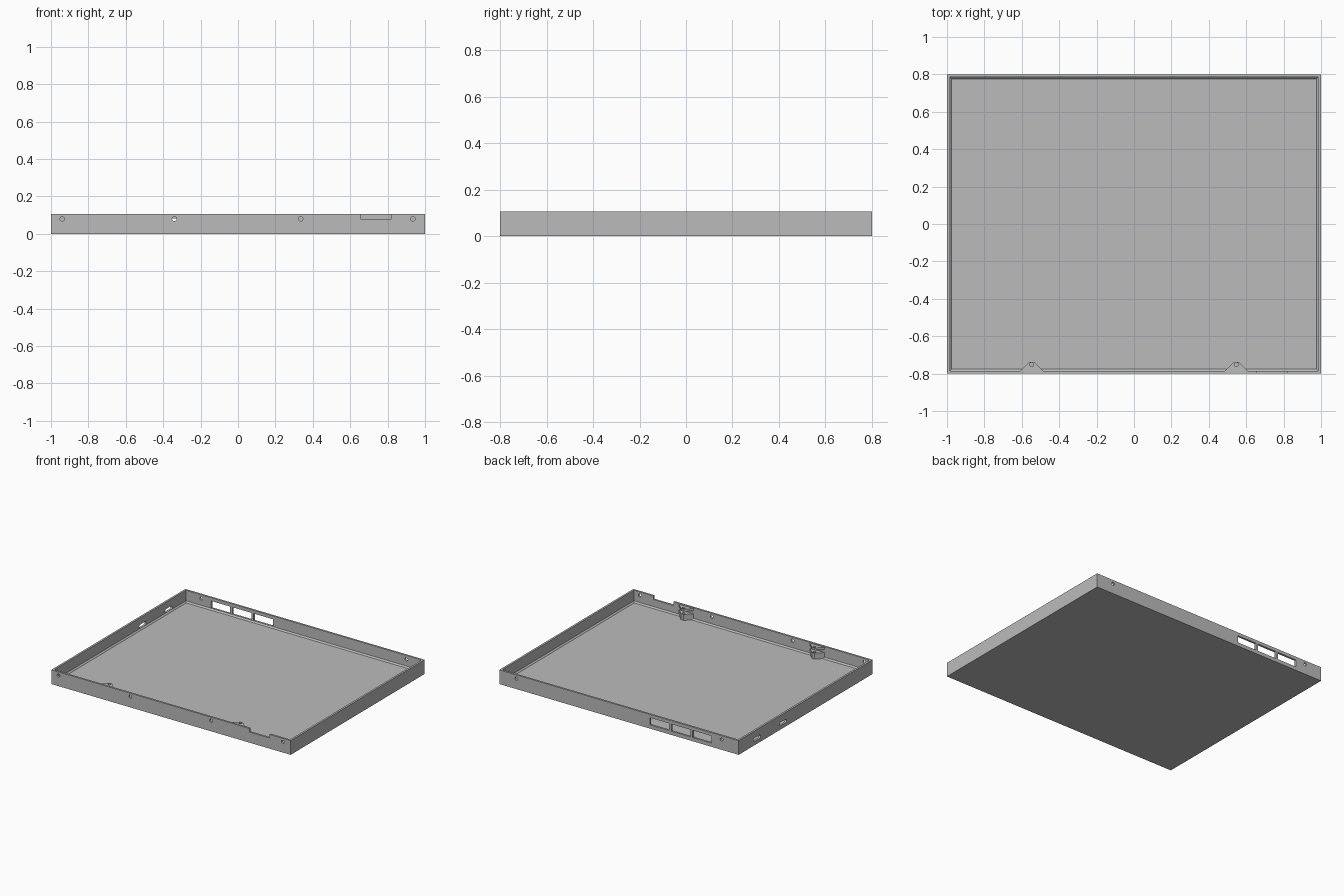
import bpy, bmesh, math
from mathutils import Matrix, Vector

cube = bpy.data.objects.get("Cube")
if cube:
    bpy.data.objects.remove(cube, do_unlink=True)

# Single plain grey material
grey = bpy.data.materials.new("plain_grey")
grey.use_nodes = True
colour = (0.5, 0.5, 0.5, 1)
grey.diffuse_color = colour
grey.node_tree.nodes["Principled BSDF"].inputs["Base Color"].default_value = colour

W, D, H = 1.0, 0.8, 0.107      # half width, half depth, height
WALL, FLOOR, FILLET = 0.015, 0.017, 0.01


def finish(name, bm):
    bmesh.ops.recalc_face_normals(bm, faces=bm.faces)
    mesh = bpy.data.meshes.new(name)
    bm.to_mesh(mesh)
    bm.free()
    mesh.materials.append(grey)
    obj = bpy.data.objects.new(name, mesh)
    bpy.context.collection.objects.link(obj)
    return obj


def add_box(bm, x0, x1, y0, y1, z0, z1):
    size = Matrix.Diagonal((x1 - x0, y1 - y0, z1 - z0, 1))
    centre = Matrix.Translation(((x0 + x1) / 2, (y0 + y1) / 2, (z0 + z1) / 2))
    bmesh.ops.create_cube(bm, size=1, matrix=centre @ size)


def add_prism(bm, points, direction):
    face = bm.faces.new([bm.verts.new(p) for p in points])
    new = bmesh.ops.extrude_face_region(bm, geom=[face])["geom"]
    verts = [v for v in new if isinstance(v, bmesh.types.BMVert)]
    bmesh.ops.translate(bm, verts=verts, vec=Vector(direction))


def add_hole(bm, centre, axis, radius, depth):
    turn = Vector(axis).to_track_quat('Z', 'Y').to_matrix().to_4x4()
    bmesh.ops.create_cone(bm, cap_ends=True, segments=20, radius1=radius, radius2=radius,
                          depth=depth, matrix=Matrix.Translation(centre) @ turn)


def cut(obj, bm):
    cutter = finish("cutter", bm)
    cutter.hide_render = True
    mod = obj.modifiers.new("cut", 'BOOLEAN')
    mod.operation, mod.solver, mod.object = 'DIFFERENCE', 'EXACT', cutter
    bpy.ops.object.select_all(action='DESELECT')
    bpy.context.view_layer.objects.active = obj
    obj.select_set(True)
    bpy.ops.object.modifier_apply(modifier=mod.name)
    bpy.data.objects.remove(cutter, do_unlink=True)


# Tray body
bm = bmesh.new()
add_box(bm, -W, W, -D, D, 0, H)
tray = finish("tray", bm)

# Cavity with a sloped edge where the walls meet the floor
bm = bmesh.new()
add_box(bm, WALL - W, W - WALL, WALL - D, D - WALL, FLOOR, H + 0.05)
bottom = [e for e in bm.edges if all(v.co.z < FLOOR + 0.001 for v in e.verts)]
bmesh.ops.bevel(bm, geom=bottom, offset=FILLET, segments=1, affect='EDGES')
cut(tray, bm)

# Openings through the walls
bm = bmesh.new()
for x in (-0.94, -0.34, 0.335, 0.935):              # front screw holes
    add_hole(bm, (x, -D, 0.08), (0, 1, 0), 0.012, 0.08)
for x in (-0.857, 0.857):                           # back screw holes
    add_hole(bm, (x, D, 0.078), (0, 1, 0), 0.012, 0.08)
for i in range(3):                                  # back port windows
    x = -0.775 + i * 0.178
    add_box(bm, x, x + 0.16, D - 0.05, D + 0.05, 0.028, 0.082)
add_box(bm, 0.655, 0.822, -D - 0.05, -D + 0.05, 0.08, H + 0.05)   # front notch
for y in (0.27, 0.58):                              # rounded side slots
    ring = []
    for i in range(18):
        a = 2 * math.pi * (i + 0.5) / 18
        shift = math.copysign(0.028, math.cos(a))
        ring.append((-W - 0.05, y + shift + 0.014 * math.cos(a), 0.042 + 0.014 * math.sin(a)))
    add_prism(bm, ring, (0.1, 0, 0))
cut(tray, bm)

# Triangular fixing tabs behind the front wall, with a nut gap between plates
back = -D + WALL - 0.002
for side, label in ((-1, "right"), (1, "left")):
    for part, z0, z1 in (("lower", FLOOR - 0.002, 0.062), ("upper", 0.084, 0.102)):
        bm = bmesh.new()
        outline = [(-0.062, back), (0.062, back), (0.012, -0.737), (-0.012, -0.737)]
        add_prism(bm, [(side * 0.547 + x, y, z0) for x, y in outline], (0, 0, z1 - z0))
        tab = finish(f"{part}_tab_{label}", bm)
        bm = bmesh.new()
        add_hole(bm, (side * 0.547, -0.752, 0.1), (0, 0, 1), 0.011, 0.15)
        cut(tab, bm)
